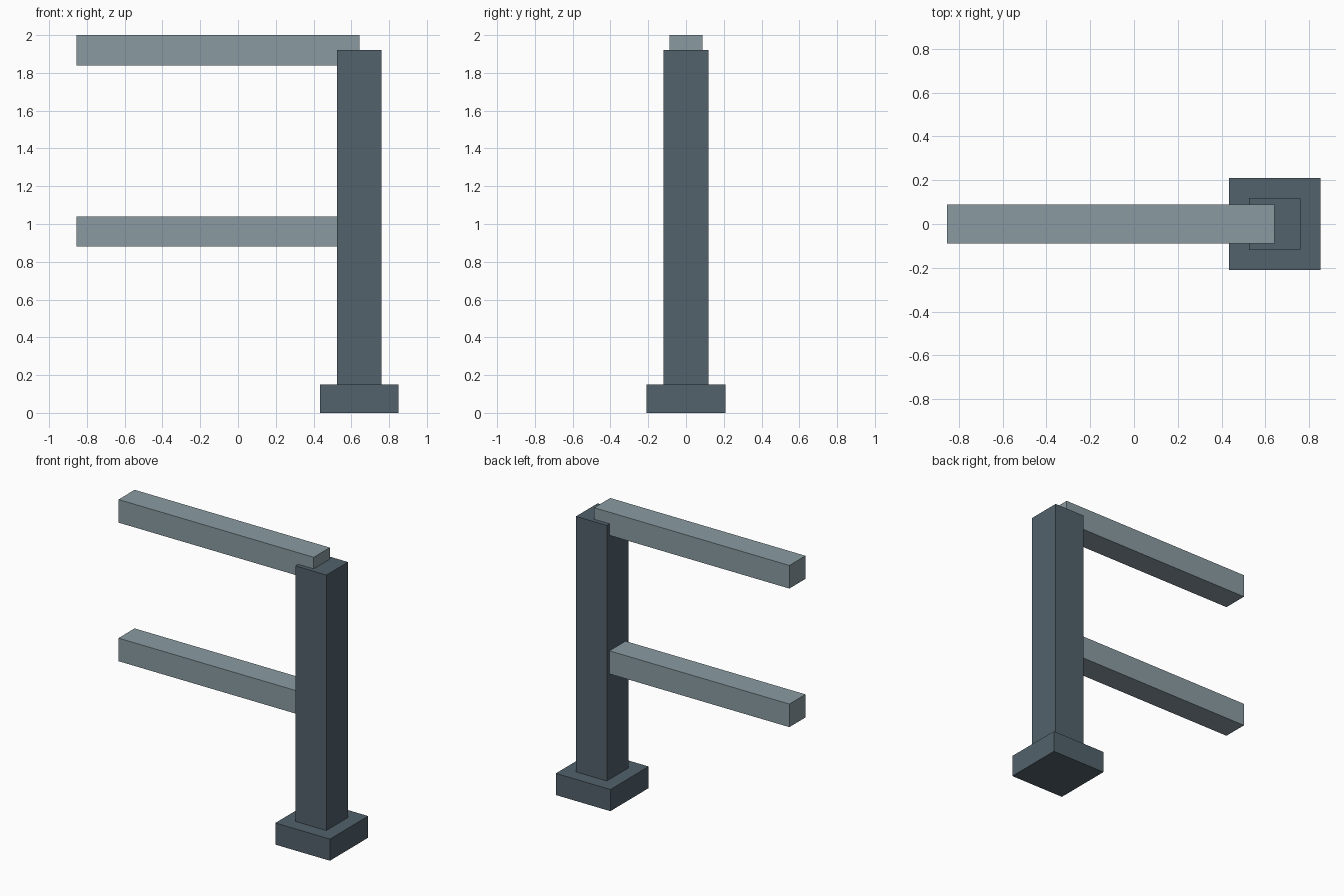
import bpy

if "Cube" in bpy.data.objects:
    bpy.data.objects.remove(bpy.data.objects["Cube"])


def material(name, rgb):
    mat = bpy.data.materials.new(name)
    mat.diffuse_color = (*rgb, 1.0)
    mat.use_nodes = True
    mat.node_tree.nodes["Principled BSDF"].inputs["Base Color"].default_value = mat.diffuse_color
    return mat


def box(name, x, y, z, mat):
    """Box spanning the given (min, max) range on each axis."""
    bpy.ops.mesh.primitive_cube_add(
        size=1, location=[(a + b) / 2 for a, b in (x, y, z)])
    obj = bpy.context.object
    obj.name = name
    obj.scale = [b - a for a, b in (x, y, z)]
    bpy.ops.object.transform_apply(location=False, rotation=False, scale=True)
    obj.data.materials.append(mat)
    return obj


dark = material("dark_slate", (0.084, 0.122, 0.147))
light = material("light_slate", (0.253, 0.33, 0.36))

POST_X = 0.642   # centre of the post
LEFT = -0.854    # free end of the rails


def centred(half, mid=0.0):
    return (mid - half, mid + half)


# Footing block and post
box("post_base", centred(0.209, POST_X), centred(0.209), (0, 0.15), dark)
box("post", centred(0.118, POST_X), centred(0.118), (0, 1.92), dark)

# Rails run from the free end into the middle of the post
for name, bottom in (("lower_rail", 0.88), ("upper_rail", 1.84)):
    box(name, (LEFT, POST_X), centred(0.088), (bottom, bottom + 0.16), light)
